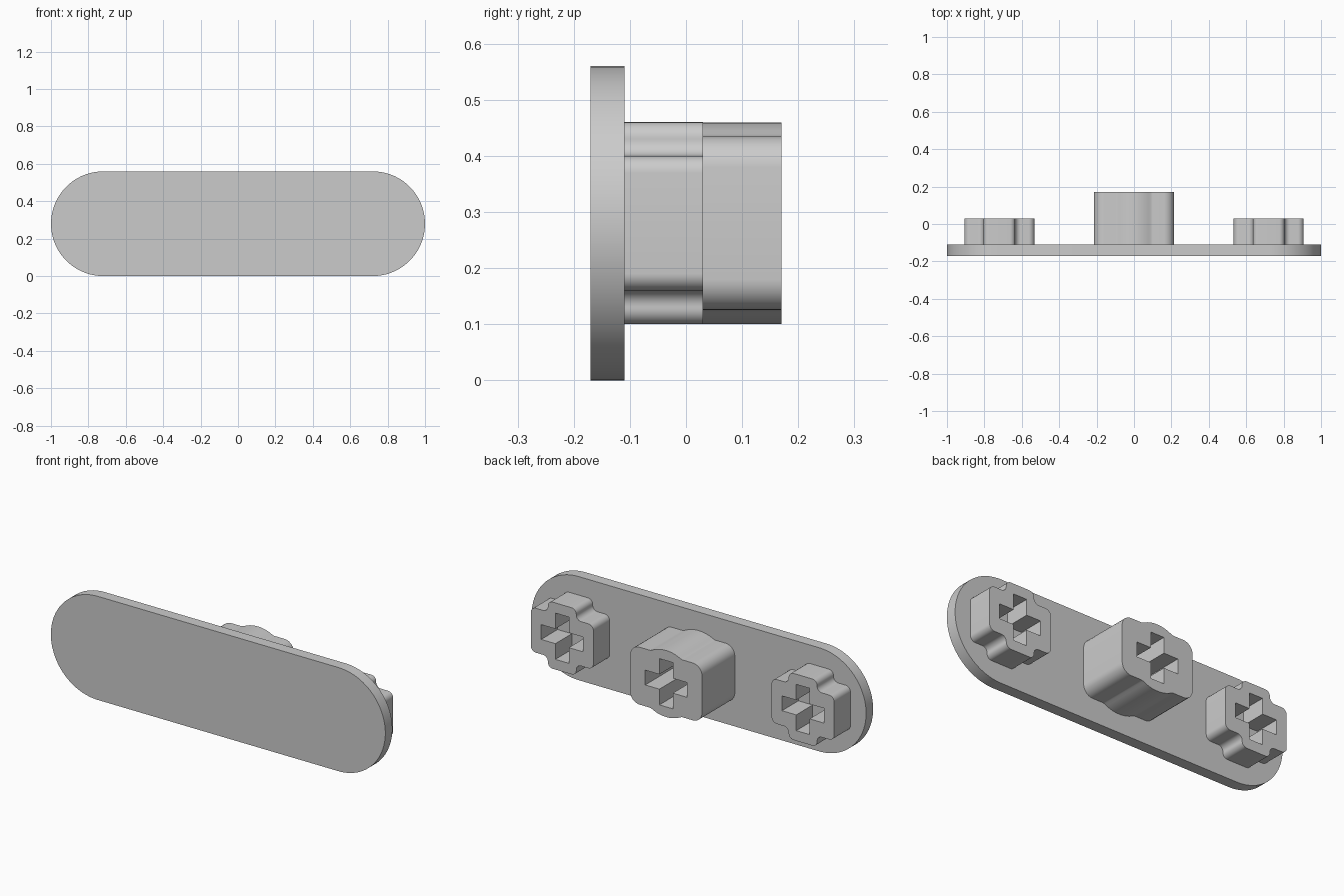
import bpy, bmesh
from math import sin, cos, pi, radians
from mathutils import Vector

if "Cube" in bpy.data.objects:
    bpy.data.objects.remove(bpy.data.objects["Cube"], do_unlink=True)

grey = bpy.data.materials.new("light_grey")
grey.use_nodes = True
colour = (0.6, 0.6, 0.6, 1)
grey.diffuse_color = colour
grey.node_tree.nodes["Principled BSDF"].inputs["Base Color"].default_value = colour

MID_Z = 0.28
PLATE_FRONT, PLATE_BACK = -0.17, -0.11


def mirror_quarter(quarter):
    """Make a closed outline of (x, z, fillet radius) from its +x +z quarter."""
    half = quarter + [(-x, z, r) for x, z, r in reversed(quarter)]
    return half + [(-x, -z, r) for x, z, r in half]


def fillet(corners, steps=6):
    """Round each corner, convex or concave, by its own radius."""
    points = []
    for i, (x, z, r) in enumerate(corners):
        p = Vector((x, z))
        if r == 0:
            points.append(p)
            continue
        a = (Vector(corners[i - 1][:2]) - p).normalized()
        b = (Vector(corners[(i + 1) % len(corners)][:2]) - p).normalized()
        half = a.angle(b) / 2
        reach = r / math_tan(half)
        start, end = p + a * reach, p + b * reach
        centre = p + (a + b).normalized() * (r / sin(half))
        for k in range(steps + 1):
            ray = start.lerp(end, k / steps) - centre
            points.append(centre + ray.normalized() * r)
    return points


def math_tan(angle):
    return sin(angle) / cos(angle)


def prism(name, loops, y0, y1, x=0):
    """Extrude an outline, with any holes, from y0 back to y1."""
    bm = bmesh.new()
    edges = []
    for loop in loops:
        verts = [bm.verts.new((p.x + x, y0, p.y + MID_Z)) for p in loop]
        edges += [bm.edges.new((v, verts[i - 1])) for i, v in enumerate(verts)]
    if len(loops) == 1:
        faces = [bm.faces.new(verts)]
    else:
        filled = bmesh.ops.triangle_fill(bm, edges=edges, use_beauty=True)
        faces = [g for g in filled["geom"] if isinstance(g, bmesh.types.BMFace)]
    extruded = bmesh.ops.extrude_face_region(bm, geom=faces, use_keep_orig=True)
    moved = [g for g in extruded["geom"] if isinstance(g, bmesh.types.BMVert)]
    bmesh.ops.translate(bm, verts=moved, vec=(0, y1 - y0, 0))
    bmesh.ops.recalc_face_normals(bm, faces=bm.faces[:])
    mesh = bpy.data.meshes.new(name)
    bm.to_mesh(mesh)
    bm.free()
    mesh.materials.append(grey)
    obj = bpy.data.objects.new(name, mesh)
    bpy.context.collection.objects.link(obj)
    bpy.ops.object.select_all(action="DESELECT")
    obj.select_set(True)
    bpy.context.view_layer.objects.active = obj
    bpy.ops.object.shade_smooth_by_angle(angle=radians(30))
    return obj


# Front plate with fully round ends
ends = [(0.72 + 0.28 * cos(a), 0.28 * sin(a), 0)
        for a in [pi / 2 * (k + 0.5) / 16 for k in range(16)]]
ends.append((0.72, 0.28, 0))
prism("front_plate", [fillet(mirror_quarter(ends))], PLATE_FRONT, PLATE_BACK)

# Cross-shaped socket shared by all the bosses
arm, thick = 0.125, 0.04
socket = fillet(mirror_quarter([(arm, thick, 0), (thick, thick, 0), (thick, arm, 0)]))

# Side bosses: rounded block with a stepped tab above and below
side = fillet(mirror_quarter([(0.187, 0.12, 0.03), (0.085, 0.12, 0.028),
                              (0.085, 0.18, 0.028)]))
for name, x in (("left_boss", 0.72), ("right_boss", -0.72)):
    prism(name, [side, socket], PLATE_BACK - 0.004, 0.03, x)

# Central boss: longer rounded block with a bulge above and below
bulge = [(0.18 * cos(a), 0.18 * sin(a), 0) for a in
         [radians(62 + 4 * k) for k in range(7)]]
centre = fillet(mirror_quarter([(0.215, 0.155, 0.055), (0.095, 0.155, 0.03)] + bulge))
prism("centre_boss", [centre, socket], PLATE_BACK - 0.004, 0.17)
